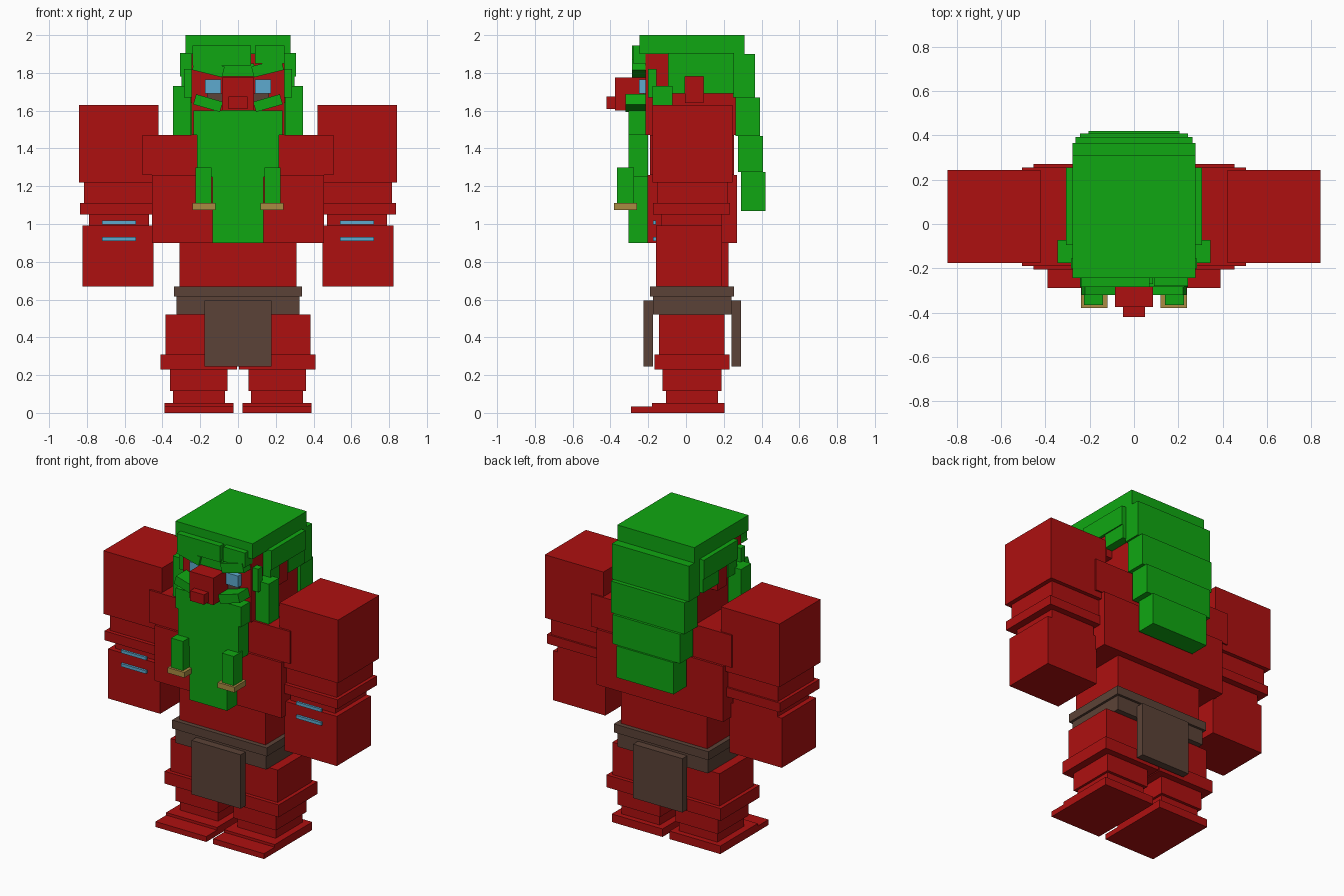
import bpy, math
from mathutils import Matrix, Vector

COLOURS = {
    "red": (0.42, 0.005, 0.005), "green": (0.005, 0.39, 0.006),
    "brown": (0.105, 0.055, 0.038), "blue": (0.11, 0.40, 0.62),
    "gold": (0.40, 0.26, 0.055),
}
MATS = {}
for n, c in COLOURS.items():
    MATS[n] = bpy.data.materials.new(n)
    MATS[n].diffuse_color = (*c, 1)

FACES = [(0, 1, 3, 2), (4, 6, 7, 5), (0, 4, 5, 1), (2, 3, 7, 6), (0, 2, 6, 4), (1, 5, 7, 3)]


def box(name, col, x, y, z, tilt=0):
    """Box from (min, max) ranges; tilt turns it in the front plane, in degrees."""
    centre = Vector([(r[0] + r[1]) / 2 for r in (x, y, z)])
    turn = Matrix.Rotation(math.radians(tilt), 3, 'Y')
    verts = [turn @ (Vector((a, b, c)) - centre) for a in x for b in y for c in z]
    me = bpy.data.meshes.new(name)
    me.from_pydata(verts, [], FACES)
    me.materials.append(MATS[col])
    ob = bpy.data.objects.new(name, me)
    ob.location = centre
    bpy.context.collection.objects.link(ob)


def pair(name, col, x, y, z, tilt=0):
    """The same box on both sides of the body."""
    box(name + "_left", col, x, y, z, tilt)
    box(name + "_right", col, (-x[1], -x[0]), y, z, -tilt)


def mid(name, col, w, y, z):
    box(name, col, (-w, w), y, z)


# Torso
mid("upper_chest", "red", 0.505, (-0.19, 0.255), (1.26, 1.47))
mid("lower_chest", "red", 0.455, (-0.205, 0.27), (0.90, 1.26))
mid("abdomen", "red", 0.31, (-0.16, 0.225), (0.67, 0.90))

# Belt and loincloth
mid("belt", "brown", 0.34, (-0.19, 0.255), (0.615, 0.67))
mid("hip_wrap", "brown", 0.325, (-0.175, 0.24), (0.52, 0.615))
mid("front_cloth", "brown", 0.177, (-0.225, -0.175), (0.245, 0.595))
mid("back_cloth", "brown", 0.177, (0.24, 0.29), (0.245, 0.595))

# Arms
pair("upper_arm", "red", (0.422, 0.843), (-0.177, 0.245), (1.22, 1.63))
pair("elbow", "red", (0.45, 0.815), (-0.15, 0.22), (1.11, 1.22))
pair("arm_band", "red", (0.43, 0.837), (-0.175, 0.232), (1.05, 1.11))
pair("wrist", "red", (0.47, 0.79), (-0.13, 0.19), (0.99, 1.05))
pair("forearm", "red", (0.447, 0.822), (-0.16, 0.19), (0.67, 0.992))
for i, z in enumerate((0.91, 0.998)):
    pair(f"arm_stripe_{i}", "blue", (0.54, 0.72), (-0.175, -0.16), (z, z + 0.02))

# Legs
pair("thigh", "red", (0.03, 0.385), (-0.143, 0.205), (0.31, 0.52))
pair("knee", "red", (0.004, 0.41), (-0.168, 0.23), (0.23, 0.31))
pair("shin", "red", (0.055, 0.36), (-0.125, 0.188), (0.115, 0.23))
pair("ankle", "red", (0.07, 0.345), (-0.105, 0.17), (0.05, 0.115))
pair("heel", "red", (0.025, 0.39), (-0.18, 0.205), (0.035, 0.052))
pair("foot", "red", (0.025, 0.39), (-0.29, 0.205), (0.0, 0.035))

# Head, ears and nose
mid("head", "red", 0.245, (-0.215, 0.262), (1.47, 1.90))
pair("ear", "red", (0.24, 0.29), (-0.005, 0.092), (1.64, 1.78))
mid("nose", "red", 0.085, (-0.375, -0.21), (1.60, 1.775))
mid("nose_tip", "red", 0.05, (-0.42, -0.37), (1.61, 1.675))
pair("eye", "blue", (0.09, 0.175), (-0.25, -0.21), (1.69, 1.765))
pair("eye_bag", "brown", (0.085, 0.165), (-0.225, -0.21), (1.63, 1.69))

# Hair cap, sides and sideburns
mid("hair_top", "green", 0.277, (-0.245, 0.31), (1.90, 2.0))
pair("side_hair_upper", "green", (0.24, 0.307), (-0.095, 0.255), (1.78, 1.905))
pair("side_hair_front", "green", (0.24, 0.30), (-0.095, -0.005), (1.69, 1.78))
pair("side_hair_rear", "green", (0.24, 0.30), (0.092, 0.255), (1.69, 1.78))
pair("temple_lock", "green", (0.24, 0.285), (-0.20, -0.155), (1.67, 1.82))
pair("sideburn", "green", (0.25, 0.345), (-0.177, -0.072), (1.47, 1.73))

# Long hair down the back, in stepped layers
for i, (w, y0, y1, z0, z1) in enumerate([
        (0.277, 0.25, 0.365, 1.67, 1.90), (0.265, 0.262, 0.392, 1.465, 1.67),
        (0.243, 0.275, 0.408, 1.275, 1.465), (0.205, 0.29, 0.42, 1.07, 1.275)]):
    mid(f"back_hair_{i}", "green", w, (y0, y1), (z0, z1))

# Fringe and slanted brows
box("fringe_wide", "green", (-0.24, 0.07), (-0.285, -0.2), (1.84, 1.945))
box("fringe_narrow", "green", (0.09, 0.245), (-0.28, -0.2), (1.85, 1.945))
mid("brow_middle", "green", 0.085, (-0.27, -0.2), (1.78, 1.85))
pair("brow", "green", (0.075, 0.238), (-0.285, -0.2), (1.795, 1.855), -14)

# Moustache, braids and gold rings
pair("moustache", "green", (0.085, 0.232), (-0.32, -0.21), (1.612, 1.668), -16)
pair("braid", "green", (0.14, 0.225), (-0.365, -0.275), (1.10, 1.30))
pair("braid_ring", "gold", (0.12, 0.24), (-0.38, -0.26), (1.075, 1.11))

# Beard in narrowing steps
for i, (w, z0, z1) in enumerate([(0.235, 1.47, 1.60), (0.217, 1.25, 1.47), (0.135, 0.90, 1.25)]):
    mid(f"beard_{i}", "green", w, (-0.305, -0.2), (z0, z1))
